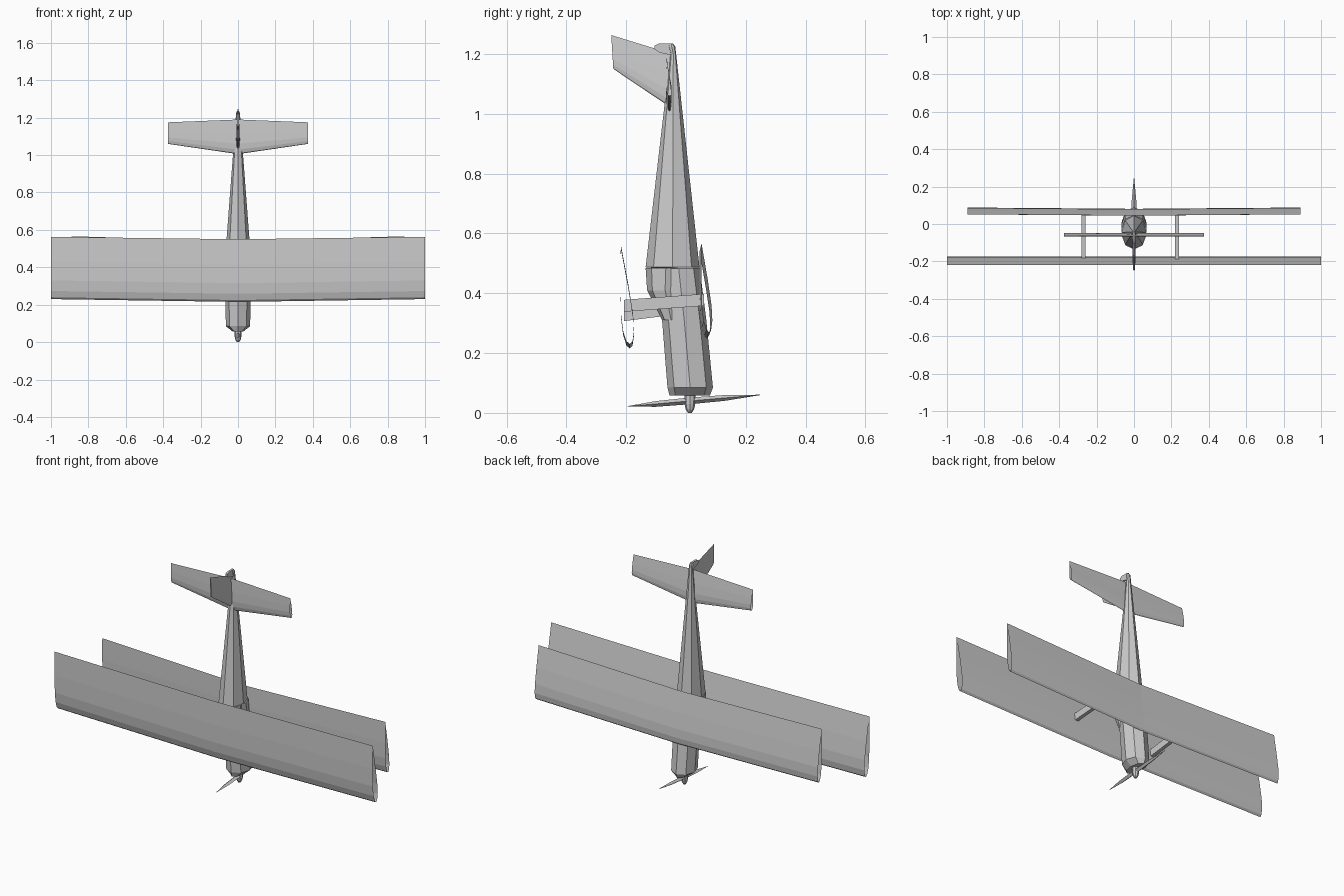
import bpy, bmesh
from math import sin, cos, pi
from mathutils import Vector

old = bpy.data.objects.get("Cube")
if old:
    bpy.data.objects.remove(old, do_unlink=True)

grey = bpy.data.materials.new("plain grey")
grey.use_nodes = True
grey.diffuse_color = (0.6, 0.6, 0.6, 1)
grey.node_tree.nodes["Principled BSDF"].inputs["Base Color"].default_value = (0.6, 0.6, 0.6, 1)


def loft(name, rings, caps=True):
    """Skin a list of equal-length point rings."""
    bm = bmesh.new()
    loops = [[bm.verts.new(p) for p in ring] for ring in rings]
    n = len(loops[0])
    for a, b in zip(loops, loops[1:]):
        for i in range(n):
            j = (i + 1) % n
            bm.faces.new((a[i], a[j], b[j], b[i]))
    if caps:
        bm.faces.new(loops[0])
        bm.faces.new(loops[-1])
    bmesh.ops.recalc_face_normals(bm, faces=bm.faces)
    mesh = bpy.data.meshes.new(name)
    bm.to_mesh(mesh)
    bm.free()
    mesh.materials.append(grey)
    obj = bpy.data.objects.new(name, mesh)
    bpy.context.collection.objects.link(obj)
    return obj


def octagon(z, y_top, y_bottom, half_width):
    mid, r = (y_top + y_bottom) / 2, (y_bottom - y_top) / 2
    return [(half_width * sin(k * pi / 4), mid - r * cos(k * pi / 4), z) for k in range(8)]


FOIL = [(0.03, 0.5), (0.13, 0.9), (0.3, 1), (0.6, 0.65)]


def airfoil(lead, trail, half, axis):
    """Symmetric section from leading to trailing edge."""
    lead, trail, axis = Vector(lead), Vector(trail), Vector(axis)
    near = [lead.lerp(trail, t) + axis * half * h for t, h in FOIL]
    far = [lead.lerp(trail, t) - axis * half * h for t, h in reversed(FOIL)]
    return [lead] + near + [trail] + far


def wing(name, span, root, tip, half):
    """Hollow wing with open ends; root and tip are (lead y, lead z, trail y, trail z)."""
    rings = []
    for x, (ly, lz, ty, tz) in ((-span, tip), (0, root), (span, tip)):
        rings.append(airfoil((x, ly, lz), (x, ty, tz), half, (0, 1, 0)))
    return loft(name, rings, caps=False)


# Wings and tailplane
wing("large_wing", 1.0, (-0.188, 0.215, -0.218, 0.55), (-0.188, 0.23, -0.218, 0.563), 0.02)
wing("small_wing", 0.89, (0.07, 0.25, 0.045, 0.54), (0.077, 0.27, 0.052, 0.566), 0.016)
wing("tailplane", 0.375, (-0.055, 1.005, -0.065, 1.19), (-0.055, 1.06, -0.065, 1.175), 0.009)

# Fin
loft("tail_fin", [airfoil((0, -0.05, 1.02), (0, -0.045, 1.2), 0.01, (1, 0, 0)),
                  airfoil((0, -0.243, 1.15), (0, -0.25, 1.263), 0.006, (1, 0, 0))])

# Fuselage: chamfered nose, tapering tail
loft("fuselage", [octagon(*s) for s in (
    (0.058, -0.055, 0.08, 0.03),
    (0.085, -0.062, 0.09, 0.065),
    (0.31, -0.08, 0.068, 0.068),
    (0.483, -0.095, 0.046, 0.067),
    (0.487, -0.135, 0.045, 0.066),
    (1.2, -0.052, -0.033, 0.012),
    (1.225, -0.06, -0.036, 0.011),
    (1.235, -0.056, -0.044, 0.005))])

# Cockpit hump with sloping windscreen
loft("cockpit", [octagon(*s) for s in (
    (0.31, -0.08, -0.02, 0.055),
    (0.41, -0.13, -0.01, 0.062),
    (0.485, -0.135, 0.0, 0.064))])

# Tail tip
loft("tail_tip", [[(x, y, z) for x, z in ((-0.006, low), (0.006, low), (0.006, high), (-0.006, high))]
                  for y, low, high in ((-0.105, 1.215, 1.228), (-0.09, 1.205, 1.235), (-0.045, 1.195, 1.235))])

# Wing struts
for name, x, z_top, z_bottom in (("right_strut", -0.27, 0.327, 0.36), ("left_strut", 0.23, 0.358, 0.378)):
    loft(name, [[(x + dx, y, z + dz) for dx, dz in
                 ((-0.01, -0.02), (0.01, -0.02), (0.01, 0.02), (-0.01, 0.02))]
                for y, z in ((-0.208, z_top), (0.06, z_bottom))])

# Propeller blades and spinner
blade = [(-0.195, 0.022, 0.001), (-0.1, 0.03, 0.012), (0.012, 0.04, 0.014),
         (0.13, 0.05, 0.012), (0.247, 0.06, 0.001)]
loft("propeller", [[(w, y, z), (0, y, z + w * 0.8), (-w, y, z), (0, y, z - w * 0.8)]
                   for y, z, w in blade])
loft("spinner", [octagon(z, 0.013 - r, 0.013 + r, r) for z, r in
                 ((0, 0.006), (0.012, 0.014), (0.03, 0.018), (0.07, 0.019))])
